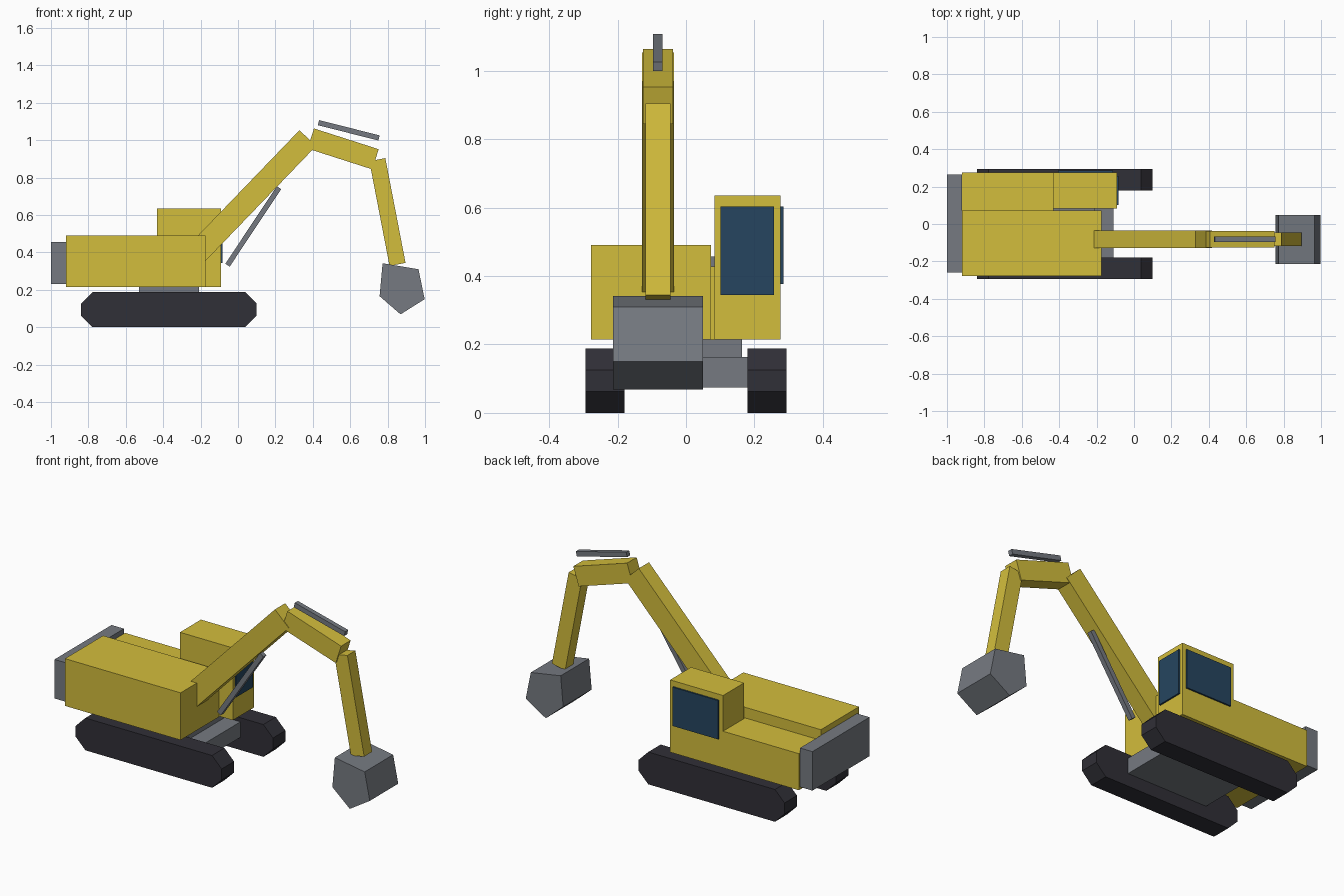
import bpy
from mathutils import Vector

cube = bpy.data.objects.get("Cube")
if cube:
    bpy.data.objects.remove(cube, do_unlink=True)


def material(name, rgb):
    m = bpy.data.materials.new(name)
    m.use_nodes = True
    color = (*rgb, 1)
    m.diffuse_color = color
    m.node_tree.nodes["Principled BSDF"].inputs["Base Color"].default_value = color
    return m


yellow = material("machine yellow", (0.65, 0.51, 0.045))
grey = material("steel grey", (0.18, 0.195, 0.22))
black = material("track black", (0.03, 0.029, 0.038))
glass = material("dark blue glass", (0.019, 0.06, 0.115))


def prism(name, outline, y0, y1, mat):
    """Extrude a side outline of (x, z) points from y0 to y1."""
    n = len(outline)
    verts = [(x, y, z) for y in (y0, y1) for x, z in outline]
    faces = [tuple(range(n)), tuple(reversed(range(n, 2 * n)))]
    faces += [(i, i + n, (i + 1) % n + n, (i + 1) % n) for i in range(n)]
    mesh = bpy.data.meshes.new(name)
    mesh.from_pydata(verts, [], faces)
    mesh.materials.append(mat)
    obj = bpy.data.objects.new(name, mesh)
    bpy.context.collection.objects.link(obj)
    return obj


def box(name, x0, x1, y0, y1, z0, z1, mat):
    return prism(name, [(x0, z0), (x1, z0), (x1, z1), (x0, z1)], y0, y1, mat)


ARM_Y = -0.082


def beam(name, start, end, depth, width, mat):
    """Rectangular bar between two (x, z) points in the arm plane."""
    a, b = Vector(start), Vector(end)
    d = (b - a).normalized()
    side = Vector((-d.y, d.x)) * depth / 2
    outline = [a - side, b - side, b + side, a + side]
    return prism(name, outline, ARM_Y - width / 2, ARM_Y + width / 2, mat)


# Crawler tracks with chamfered ends
mid_x, half, height, cut = -0.37, 0.47, 0.188, 0.062
track = [(-half + cut, 0), (half - cut, 0), (half, cut), (half, height - cut),
         (half - cut, height), (-half + cut, height), (-half, height - cut), (-half, cut)]
track = [(x + mid_x, z) for x, z in track]
for label, y in (("right", -0.236), ("left", 0.236)):
    prism(label + "_track", track, y - 0.057, y + 0.057, black)

# Undercarriage
box("track_frame", -0.63, -0.11, -0.18, 0.18, 0.074, 0.164, grey)
box("turntable", -0.53, -0.208, -0.163, 0.163, 0.164, 0.215, grey)

# Upper body
box("engine_housing", -0.92, -0.175, -0.278, 0.073, 0.215, 0.49, yellow)
box("side_deck", -0.92, -0.43, 0.073, 0.276, 0.215, 0.428, yellow)
box("cab", -0.432, -0.091, 0.083, 0.276, 0.215, 0.636, yellow)
box("counterweight", -1.0, -0.92, -0.26, 0.265, 0.23, 0.457, grey)

# Cab windows
box("front_window", -0.091, -0.082, 0.101, 0.257, 0.344, 0.603, glass)
box("side_window", -0.407, -0.113, 0.276, 0.285, 0.377, 0.603, glass)

# Digging arm
beam("lower_boom", (-0.25, 0.364), (0.373, 1.011), 0.123, 0.094, yellow)
beam("upper_boom", (0.389, 1.009), (0.735, 0.898), 0.113, 0.088, yellow)
beam("stick", (0.745, 0.896), (0.853, 0.336), 0.087, 0.073, yellow)
beam("boom_cylinder", (-0.056, 0.332), (0.219, 0.746), 0.028, 0.028, grey)
beam("stick_cylinder", (0.43, 1.094), (0.754, 1.012), 0.028, 0.028, grey)

# Bucket
bucket = [(0.773, 0.342), (0.757, 0.166), (0.869, 0.069), (0.998, 0.15), (0.965, 0.31)]
prism("bucket", bucket, ARM_Y - 0.131, ARM_Y + 0.131, grey)
